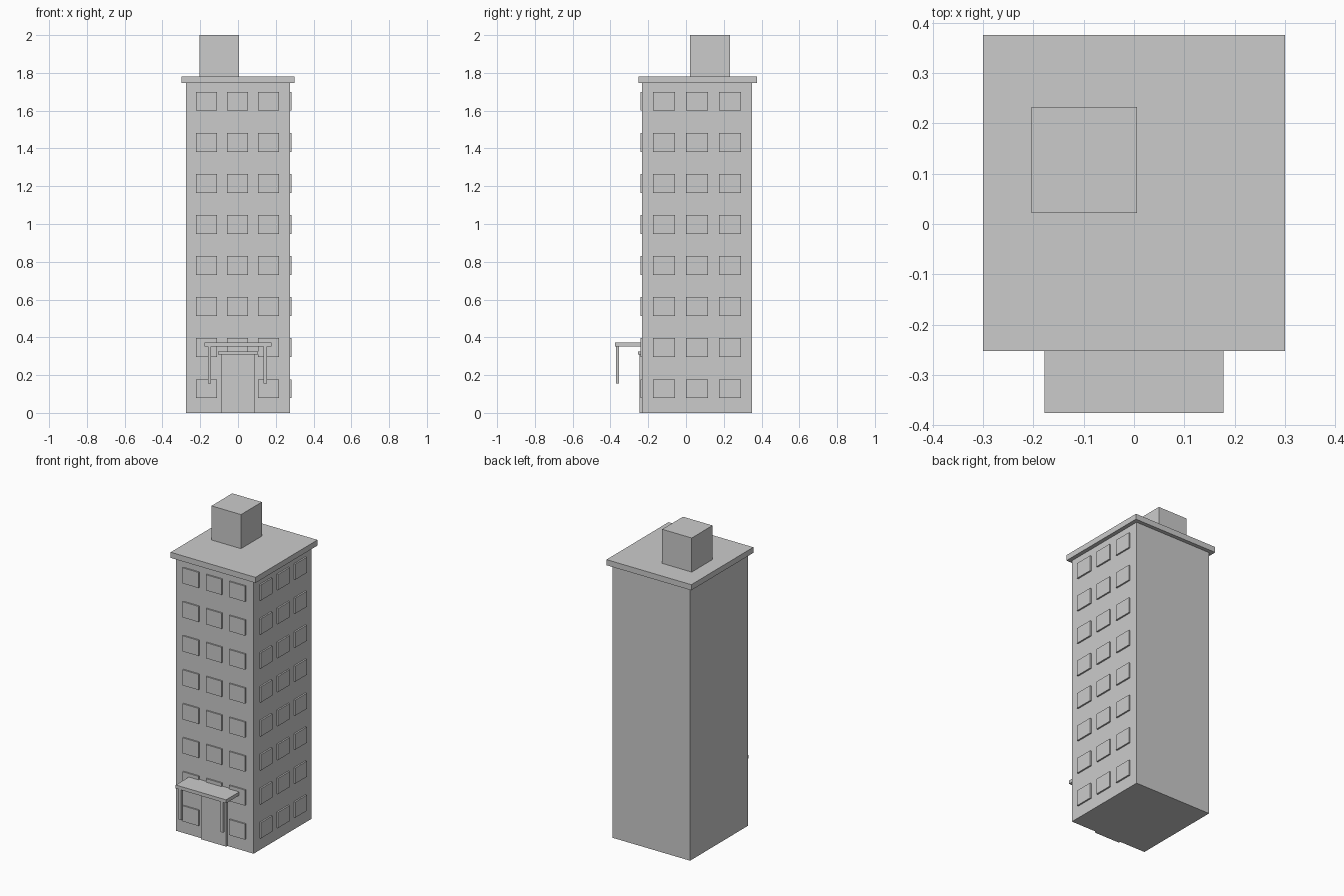
import bpy
import bmesh

cube = bpy.data.objects.get("Cube")
if cube:
    bpy.data.objects.remove(cube, do_unlink=True)

concrete = bpy.data.materials.new("concrete_grey")
concrete.use_nodes = True
grey = (0.6, 0.6, 0.6, 1)
concrete.diffuse_color = grey
concrete.node_tree.nodes["Principled BSDF"].inputs["Base Color"].default_value = grey


def boxes(name, spans):
    """One flat-shaded object from boxes given as x, y and z spans."""
    bm = bmesh.new()
    for span in spans:
        corners = bmesh.ops.create_cube(bm, size=1)["verts"]
        for v in corners:
            v.co = [lo + (c + 0.5) * (hi - lo) for c, (lo, hi) in zip(v.co, span)]
    mesh = bpy.data.meshes.new(name)
    bm.to_mesh(mesh)
    bm.free()
    mesh.materials.append(concrete)
    obj = bpy.data.objects.new(name, mesh)
    bpy.context.collection.objects.link(obj)
    return obj


def around(centre, size):
    return (centre - size / 2, centre + size / 2)


SIDE, FRONT, BACK = 0.274, -0.233, 0.35

# Main tower, roof slab and rooftop room
boxes("tower", [((-SIDE, SIDE), (FRONT, BACK), (0, 1.746))])
boxes("roof_slab", [((-0.3, 0.3), (-0.252, 0.375), (1.746, 1.782))])
boxes("rooftop_room", [((-0.203, 0.006), (0.022, 0.232), (1.782, 2))])

# Window panels: three columns on eight floors, front and one side
floors = [around(0.128 + 0.2174 * i, 0.1) for i in range(8)]
columns = (-1, 0, 1)
boxes("front_windows", [
    (around(-0.002 + 0.164 * c, 0.112), (FRONT - 0.009, FRONT + 0.01), z)
    for z in floors for c in columns if c or z[0] > 0.2])
boxes("side_windows", [
    ((SIDE - 0.01, SIDE + 0.01), around(0.058 + 0.175 * c, 0.117), z)
    for z in floors for c in columns])

# Entrance: door, lintel, canopy and its hanging posts
boxes("door", [((-0.09, 0.088), (-0.245, FRONT + 0.01), (0, 0.325))])
boxes("door_lintel", [((-0.107, 0.105), (-0.255, FRONT + 0.01), (0.31, 0.325))])
boxes("canopy", [((-0.178, 0.178), (-0.375, FRONT + 0.01), (0.351, 0.373))])
boxes("canopy_posts", [
    (around(-0.003 + 0.148 * s, 0.018), around(-0.363, 0.017), (0.155, 0.351))
    for s in (-1, 1)])
